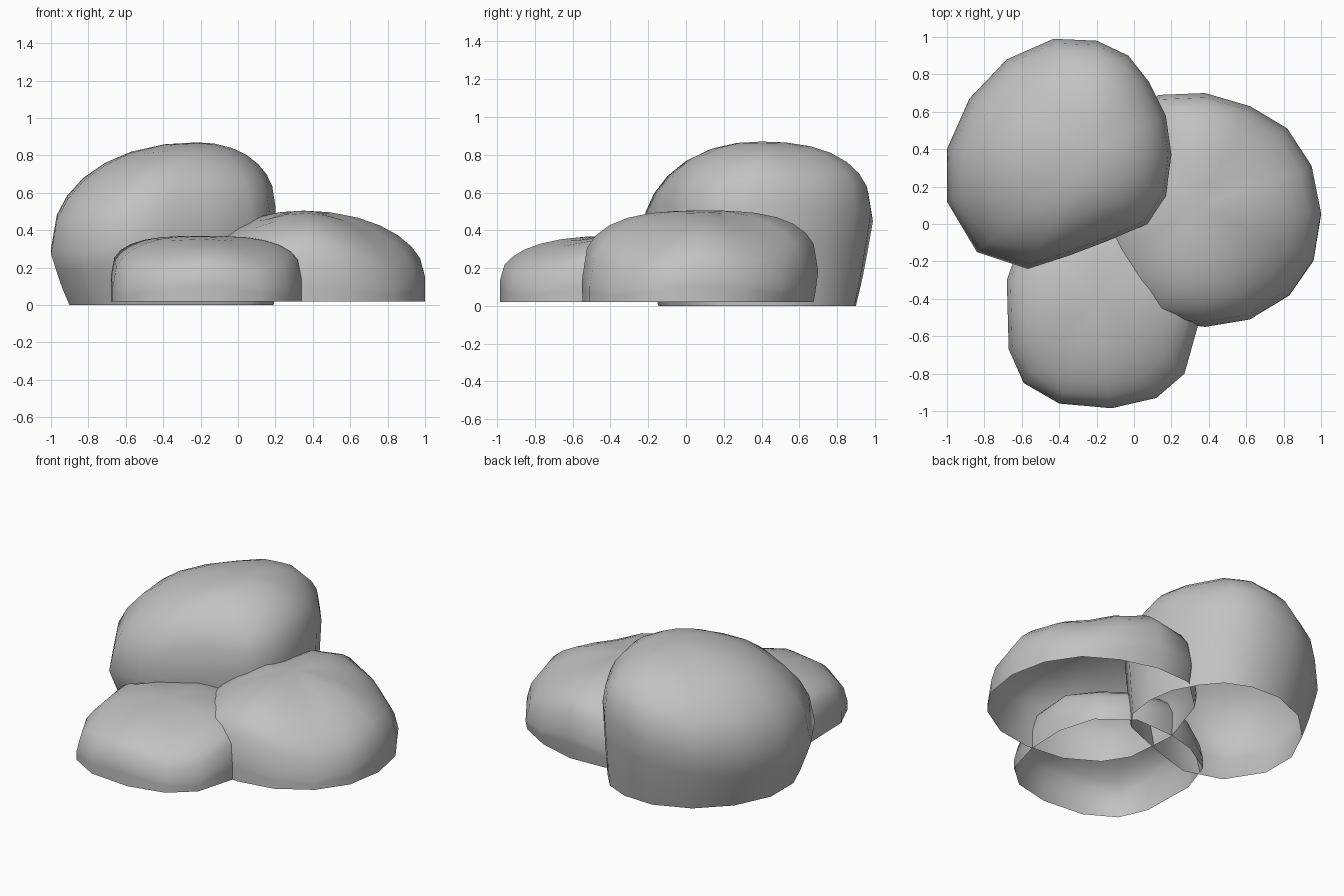
import bpy
import bmesh
from math import atan2, sin
from mathutils import Vector

default_cube = bpy.data.objects.get("Cube")
if default_cube:
    bpy.data.objects.remove(default_cube, do_unlink=True)

# Single stone colour
stone = bpy.data.materials.new("stone_grey")
stone.use_nodes = True
stone_colour = (0.54, 0.54, 0.54, 1)
stone.diffuse_color = stone_colour
stone.node_tree.nodes["Principled BSDF"].inputs["Base Color"].default_value = stone_colour


# Open-bottomed boulder: a wall from the foot to the shoulder line, then a dome
# outline: widest footprint, clockwise from above
# shoulder, slope: height of the widest line and its tilt along x and y
# power: dome fullness along x and along y (higher is boxier)
# corner: loss of shoulder height (fraction) and of fullness on the diagonals
def boulder(name, outline, apex, floor, shoulder, slope, power, corner, foot_scale, foot_centre):
    top = Vector(apex)
    mesh_builder = bmesh.new()
    rings = []

    def bearing(point):
        return atan2(point[1] - top.y, point[0] - top.x)

    def diagonal(point):
        return sin(2 * bearing(point)) ** 2

    def shoulder_height(point):
        height = shoulder + slope[0] * point[0] + slope[1] * point[1]
        return height * (1 - corner[0] * diagonal(point))

    def add_ring(place):
        rings.append([mesh_builder.verts.new(place(point)) for point in outline])

    # Wall, narrowing towards the foot
    for step in (0, 1 / 3, 2 / 3, 1):
        def on_wall(point):
            foot = [centre + (value - centre) * scale
                    for value, centre, scale in zip(point, foot_centre, foot_scale)]
            grow = step ** 0.85
            height = floor + (shoulder_height(point) - floor) * step
            return Vector((foot[0] + (point[0] - foot[0]) * grow,
                           foot[1] + (point[1] - foot[1]) * grow, height))
        add_ring(on_wall)

    # Dome, a rounded profile shrinking to the apex
    for spread in (0.96, 0.89, 0.78, 0.63, 0.45, 0.22):
        def on_dome(point):
            across = sin(bearing(point)) ** 2
            fullness = power[0] + (power[1] - power[0]) * across - corner[1] * diagonal(point)
            rise = (1 - spread ** fullness) ** (1 / fullness)
            base = shoulder_height(point)
            return Vector((top.x + (point[0] - top.x) * spread,
                           top.y + (point[1] - top.y) * spread,
                           base + (top.z - base) * rise))
        add_ring(on_dome)

    # Skin the rings and close the crown
    count = len(outline)
    for lower, upper in zip(rings, rings[1:]):
        for i in range(count):
            j = (i + 1) % count
            mesh_builder.faces.new((lower[j], lower[i], upper[i], upper[j]))
    crown = mesh_builder.verts.new(top)
    for i in range(count):
        mesh_builder.faces.new((rings[-1][(i + 1) % count], rings[-1][i], crown))
    for face in mesh_builder.faces:
        face.smooth = True

    mesh = bpy.data.meshes.new(name)
    mesh_builder.to_mesh(mesh)
    mesh_builder.free()
    mesh.materials.append(stone)
    rock = bpy.data.objects.new(name, mesh)
    bpy.context.collection.objects.link(rock)


# Tall boulder at the back, leaning outwards over a narrower foot
boulder(
    "tall_boulder",
    outline=[(-.43, .99), (-.2, .98), (-.03, .9), (.08, .76), (.17, .58), (.2, .37),
             (.17, .15), (.07, 0), (-.14, -.09), (-.35, -.17), (-.57, -.24),
             (-.84, -.15), (-1, .12), (-1, .4), (-.88, .67), (-.68, .88)],
    apex=(-.22, .4, .87), floor=0, shoulder=.46, slope=(.19, .08),
    power=(2.15, 2.35), corner=(.05, .2), foot_scale=(.91, .85), foot_centre=(.1, .39))

# Wide boulder on the left
boulder(
    "wide_boulder",
    outline=[(.38, .7), (.62, .63), (.82, .51), (.95, .31), (1, .06), (.96, -.19),
             (.83, -.38), (.62, -.51), (.38, -.55), (.12, -.52), (-.08, -.4),
             (-.18, -.24), (-.21, .11), (-.09, .48), (.13, .69)],
    apex=(.35, .1, .505), floor=.02, shoulder=.17, slope=(-.02, .03),
    power=(2, 2.8), corner=(.5, .5), foot_scale=(1, .98), foot_centre=(.4, -.5))

# Low boulder at the front
boulder(
    "low_boulder",
    outline=[(-.39, .06), (-.21, .11), (.07, .12), (.28, -.04), (.35, -.28),
             (.34, -.55), (.27, -.8), (.12, -.93), (-.12, -.985), (-.4, -.96),
             (-.59, -.85), (-.67, -.67), (-.68, -.3), (-.6, -.07)],
    apex=(-.2, -.4, .37), floor=.02, shoulder=.18, slope=(0, .04),
    power=(3, 2.3), corner=(.5, .5), foot_scale=(1, 1), foot_centre=(0, 0))
